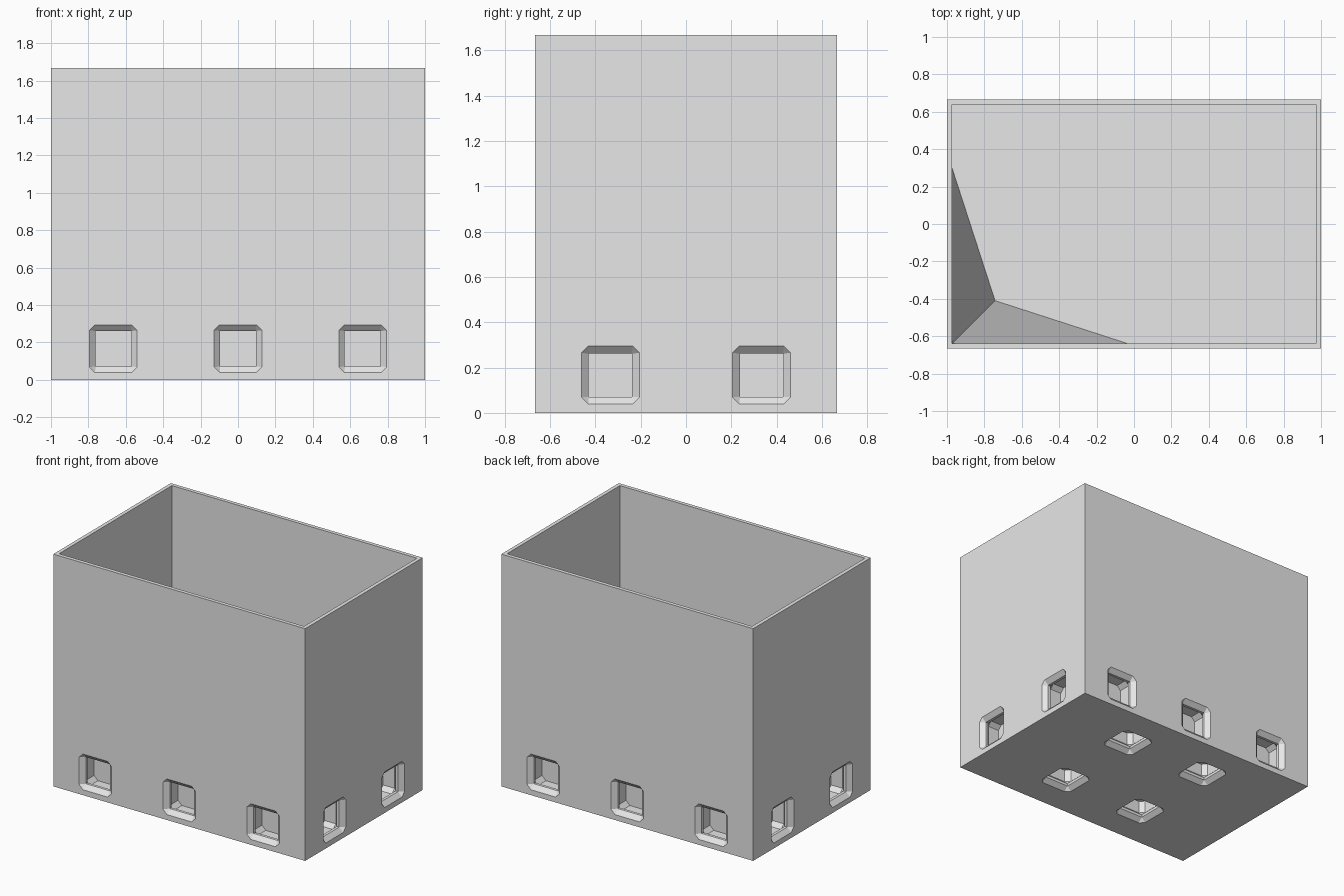
import bpy
import bmesh
from math import pi
from mathutils import Matrix, Vector

cube = bpy.data.objects.get("Cube")
if cube:
    bpy.data.objects.remove(cube, do_unlink=True)

W, D, H = 2.0, 4 / 3, 5 / 3      # overall size
WALL, FLOOR = 0.027, 1 / 3       # wall thickness, top of the solid base
PITCH = 2 / 3                    # socket spacing

grey = bpy.data.materials.new("light_grey")
grey.use_nodes = True
grey.diffuse_color = (0.8, 0.8, 0.8, 1)
grey.node_tree.nodes["Principled BSDF"].inputs["Base Color"].default_value = (0.8, 0.8, 0.8, 1)


def make_object(name, bm):
    bmesh.ops.recalc_face_normals(bm, faces=bm.faces)
    mesh = bpy.data.meshes.new(name)
    bm.to_mesh(mesh)
    bm.free()
    mesh.materials.append(grey)
    obj = bpy.data.objects.new(name, mesh)
    bpy.context.collection.objects.link(obj)
    return obj


def add_socket(bm, matrix):
    """Pocket running along local +z: chamfered mouth, narrow neck, wider chamber."""
    rings = []
    for depth, half, cut in ((-0.02, 0.128, 0.03), (0, 0.128, 0.03), (0.03, 0.096, 0.001),
                             (0.05, 0.096, 0.001), (0.08, 0.128, 0.03), (0.17, 0.128, 0.03)):
        k = half - cut
        outline = ((half, -k), (half, k), (k, half), (-k, half),
                   (-half, k), (-half, -k), (-k, -half), (k, -half))
        rings.append([bm.verts.new(matrix @ Vector((x, y, depth))) for x, y in outline])
    for a, b in zip(rings, rings[1:]):
        for i in range(8):
            j = (i + 1) % 8
            bm.faces.new((a[i], a[j], b[j], b[i]))
    bm.faces.new(rings[0])
    bm.faces.new(rings[-1])


# Open box with a thick base
bm = bmesh.new()
bmesh.ops.create_cube(bm, size=1, matrix=Matrix.Translation((0, 0, H / 2)) @ Matrix.Diagonal((W, D, H, 1)))
top = max(bm.faces, key=lambda f: f.calc_center_median().z)
bmesh.ops.inset_region(bm, faces=[top], thickness=WALL, use_even_offset=True)
lid = bmesh.ops.extrude_discrete_faces(bm, faces=[top])["faces"][0]
bmesh.ops.translate(bm, verts=lid.verts, vec=(0, 0, FLOOR - H))
box = make_object("box", bm)

# Sockets on the four sides and the underside
bm = bmesh.new()
for s in (-1, 1):
    for i in (-1, 0, 1):
        add_socket(bm, Matrix.Translation((i * PITCH, s * D / 2, PITCH / 4)) @ Matrix.Rotation(s * pi / 2, 4, 'X'))
    for t in (-1, 1):
        add_socket(bm, Matrix.Translation((s * W / 2, t * PITCH / 2, PITCH / 4)) @ Matrix.Rotation(-s * pi / 2, 4, 'Y'))
        add_socket(bm, Matrix.Translation((s * PITCH / 2, t * PITCH / 2, 0)))
cutter = make_object("socket_cutter", bm)
cutter.hide_render = True

cut = box.modifiers.new("sockets", 'BOOLEAN')
cut.operation = 'DIFFERENCE'
cut.solver = 'EXACT'
cut.object = cutter
bpy.context.view_layer.objects.active = box
bpy.ops.object.modifier_apply(modifier=cut.name)
bpy.data.objects.remove(cutter, do_unlink=True)

# Tapered brace in one inner corner, narrowing towards the rim
bm = bmesh.new()
cx, cy = -W / 2 + WALL, -D / 2 + WALL
apex = bm.verts.new((cx, cy, H))
foot = [bm.verts.new((cx + x, cy + y, FLOOR)) for x, y in ((0, 0), (0.94, 0), (0.23, 0.23), (0, 0.94))]
bm.faces.new(foot)
for i in range(4):
    bm.faces.new((foot[i], foot[(i + 1) % 4], apex))
make_object("corner_brace", bm)
